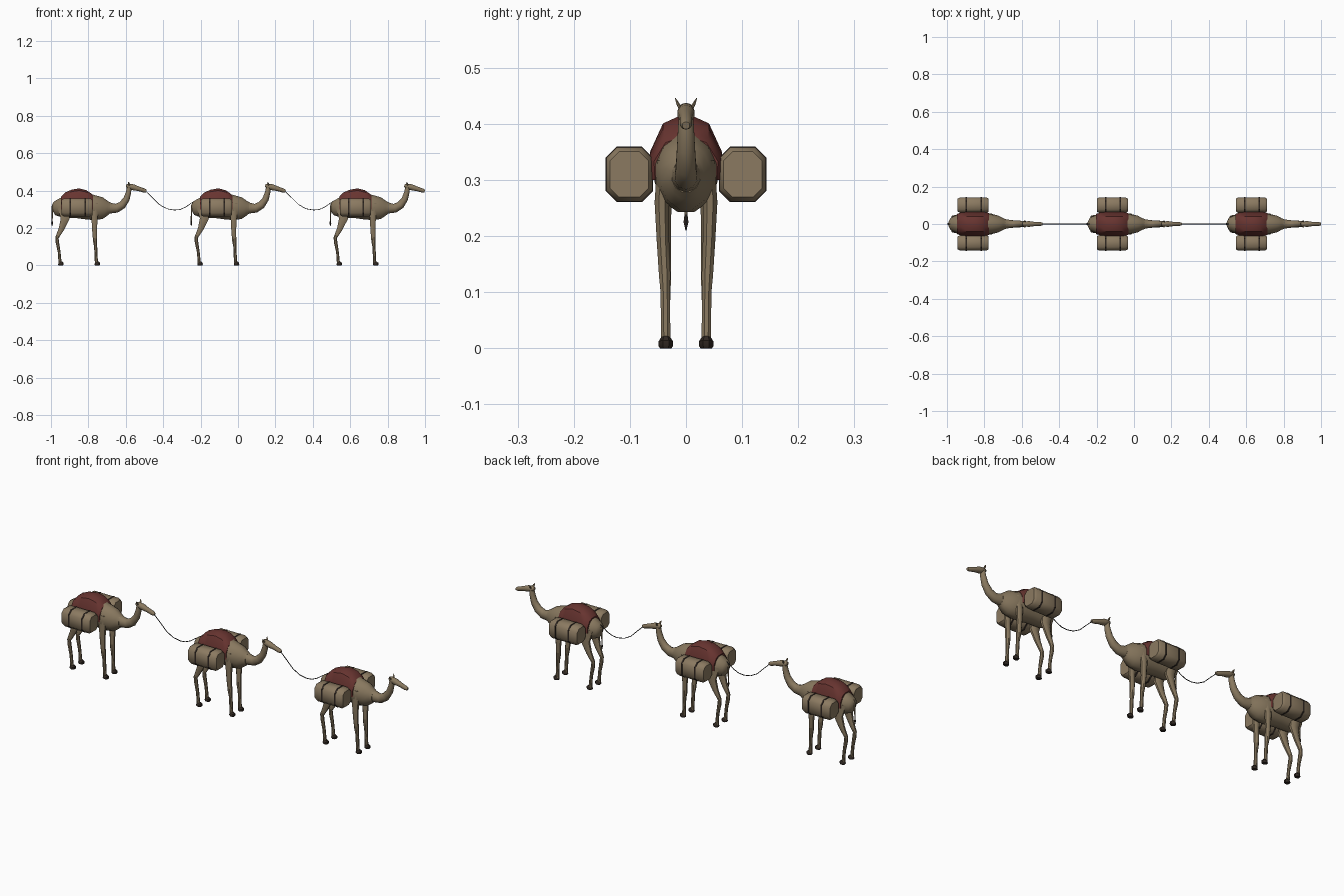
import bpy, bmesh, math
from mathutils import Vector


def material(name, rgb):
    m = bpy.data.materials.new(name)
    m.diffuse_color = (*rgb, 1)
    return m


TAN = material("tan hide", (0.25, 0.19, 0.115))
CANVAS = material("canvas", (0.26, 0.195, 0.12))
RED = material("red cloth", (0.14, 0.035, 0.03))
DARK = material("dark brown", (0.03, 0.021, 0.016))
ROPE = material("rope", (0.03, 0.03, 0.03))
SPACING = 0.744
parts = []


def skin(name, rings, mat, angle=40):
    """Join equal-length closed rings of points into a capped solid."""
    bm = bmesh.new()
    vs = [[bm.verts.new(p) for p in r] for r in rings]
    n = len(vs[0])
    for a, b in zip(vs, vs[1:]):
        for i in range(n):
            j = (i + 1) % n
            bm.faces.new((a[i], a[j], b[j], b[i]))
    bm.faces.new(vs[0])
    bm.faces.new(vs[-1])
    bmesh.ops.recalc_face_normals(bm, faces=bm.faces)
    me = bpy.data.meshes.new(name)
    bm.to_mesh(me)
    bm.free()
    me.materials.append(mat)
    ob = bpy.data.objects.new(name, me)
    bpy.context.collection.objects.link(ob)
    bpy.ops.object.select_all(action='DESELECT')
    ob.select_set(True)
    bpy.context.view_layer.objects.active = ob
    bpy.ops.object.shade_smooth_by_angle(angle=math.radians(angle))
    parts.append(ob)
    return ob


def limb(name, path, mat, n=10, side=1):
    """Elliptical tube; each path entry is x, y, z, half width, half depth."""
    c = [Vector((x, y * side, z)) for x, y, z, _, _ in path]
    rings = []
    for k, (_, _, _, w, d) in enumerate(path):
        t = c[min(k + 1, len(c) - 1)] - c[max(k - 1, 0)]
        t.y = 0
        t.normalize()
        lat = Vector((0, 1, 0))
        up = lat.cross(t)
        rings.append([c[k] + lat * w * math.cos(a) + up * d * math.sin(a)
                      for a in (2 * math.pi * (i + 0.5) / n for i in range(n))])
    return skin(name, rings, mat)


# Barrel of the body
limb("body", [(-0.247, 0, 0.305, 0.012, 0.016), (-0.236, 0, 0.306, 0.034, 0.038),
              (-0.20, 0, 0.308, 0.050, 0.055), (-0.16, 0, 0.315, 0.056, 0.064),
              (-0.115, 0, 0.320, 0.058, 0.070), (-0.06, 0, 0.315, 0.058, 0.072),
              (-0.02, 0, 0.308, 0.056, 0.068), (0.02, 0, 0.306, 0.046, 0.060),
              (0.045, 0, 0.307, 0.032, 0.042), (0.06, 0, 0.307, 0.026, 0.030)], TAN, 12)

# Curved neck
limb("neck", [(0.035, 0, 0.312, 0.030, 0.036), (0.065, 0, 0.306, 0.025, 0.028),
              (0.095, 0, 0.306, 0.021, 0.024), (0.125, 0, 0.323, 0.019, 0.021),
              (0.148, 0, 0.355, 0.017, 0.017), (0.159, 0, 0.392, 0.015, 0.014),
              (0.163, 0, 0.422, 0.013, 0.012)], TAN)

# Head and muzzle
limb("head", [(0.146, 0, 0.428, 0.007, 0.007), (0.155, 0, 0.425, 0.014, 0.013),
              (0.183, 0, 0.418, 0.016, 0.016), (0.215, 0, 0.409, 0.011, 0.012),
              (0.243, 0, 0.400, 0.011, 0.011), (0.254, 0, 0.397, 0.007, 0.007)], TAN)

# Tail and tuft
limb("tail", [(-0.238, 0, 0.338, 0.005, 0.005), (-0.248, 0, 0.318, 0.004, 0.004),
              (-0.250, 0, 0.235, 0.003, 0.003)], TAN, 6)
limb("tail_tuft", [(-0.250, 0, 0.239, 0.003, 0.003), (-0.250, 0, 0.225, 0.005, 0.005),
                   (-0.250, 0, 0.210, 0.001, 0.001)], DARK, 6)

# Paired parts: ears, legs, feet, packs
for side, label in ((-1, "right"), (1, "left")):
    limb("ear_" + label, [(0.163, 0.010, 0.428, 0.004, 0.005),
                          (0.161, 0.015, 0.437, 0.003, 0.005),
                          (0.158, 0.019, 0.446, 0.0007, 0.001)], TAN, 6, side)
    limb("front_leg_" + label, [(-0.020, 0.040, 0.335, 0.012, 0.022),
                                (-0.023, 0.043, 0.260, 0.014, 0.018),
                                (-0.023, 0.041, 0.190, 0.012, 0.014),
                                (-0.020, 0.038, 0.130, 0.011, 0.012),
                                (-0.017, 0.037, 0.100, 0.009, 0.009),
                                (-0.013, 0.036, 0.010, 0.009, 0.009)], TAN, 8, side)
    limb("hind_leg_" + label, [(-0.195, 0.034, 0.320, 0.014, 0.030),
                               (-0.180, 0.040, 0.250, 0.015, 0.026),
                               (-0.200, 0.038, 0.195, 0.012, 0.016),
                               (-0.224, 0.036, 0.148, 0.010, 0.010),
                               (-0.222, 0.036, 0.125, 0.010, 0.010),
                               (-0.212, 0.036, 0.070, 0.008, 0.008),
                               (-0.207, 0.036, 0.010, 0.009, 0.009)], TAN, 8, side)
    for which, x in (("front", -0.008), ("hind", -0.203)):
        limb(f"{which}_foot_{label}", [(x - 0.003, 0.036, 0.018, 0.009, 0.010),
                                       (x, 0.036, 0.011, 0.014, 0.016),
                                       (x, 0.036, 0.004, 0.014, 0.016),
                                       (x, 0.036, 0.0, 0.011, 0.013)], DARK, 8, side)

    def octagon(x, s):
        """Chamfered pack cross-section at x, scaled by s."""
        hy, hz, c = 0.041, 0.048, 0.019
        pts = [(hy, hz - c), (hy - c, hz), (c - hy, hz), (-hy, hz - c),
               (-hy, c - hz), (c - hy, -hz), (hy - c, -hz), (hy, c - hz)]
        return [(x, side * (0.101 + y * s), 0.310 + z * s) for y, z in pts]

    skin("pack_" + label, [octagon(-0.199, 0.84), octagon(-0.187, 1),
                           octagon(-0.045, 1), octagon(-0.033, 0.84)], CANVAS, 50)
    for k, x in enumerate((-0.152, -0.074)):
        skin(f"pack_strap_{label}_{k + 1}",
             [octagon(x - 0.004, 1.03), octagon(x + 0.004, 1.03)], DARK, 30)

# Red blanket draped over the hump
rings = []
for x, top, w in ((-0.202, 0.368, 0.054), (-0.180, 0.390, 0.061), (-0.145, 0.405, 0.064),
                  (-0.105, 0.412, 0.064), (-0.066, 0.402, 0.064), (-0.040, 0.384, 0.062),
                  (-0.030, 0.374, 0.057)):
    h = top - 0.30
    half = [(w * 0.97, 0.30), (w, 0.30 + 0.45 * h), (w * 0.64, 0.30 + 0.9 * h), (w * 0.25, top)]
    rings.append([(x, y, z) for y, z in half] + [(x, -y, z) for y, z in reversed(half)])
skin("blanket", rings, RED, 35)

# Repeat the animal along the line
for ob in parts:
    base = ob.name
    for k, dx in enumerate((-SPACING, 0, SPACING)):
        c = ob if k == 1 else ob.copy()
        c.name = f"{base}_{k + 1}"
        c.location.x = dx
        if c is not ob:
            bpy.context.collection.objects.link(c)

# Sagging lead ropes from each muzzle to the animal ahead
for k in range(2):
    cu = bpy.data.curves.new("lead_rope", 'CURVE')
    cu.dimensions = '3D'
    cu.bevel_depth = 0.002
    cu.bevel_resolution = 1
    pts = [(-0.495, 0.398), (-0.46, 0.365), (-0.42, 0.325), (-0.38, 0.303), (-0.34, 0.296),
           (-0.31, 0.299), (-0.28, 0.312), (-0.25, 0.333), (-0.225, 0.348)]
    sp = cu.splines.new('POLY')
    sp.points.add(len(pts) - 1)
    for p, (x, z) in zip(sp.points, pts):
        p.co = (x + k * SPACING, 0, z, 1)
    cu.materials.append(ROPE)
    bpy.context.collection.objects.link(bpy.data.objects.new(f"lead_rope_{k + 1}", cu))
